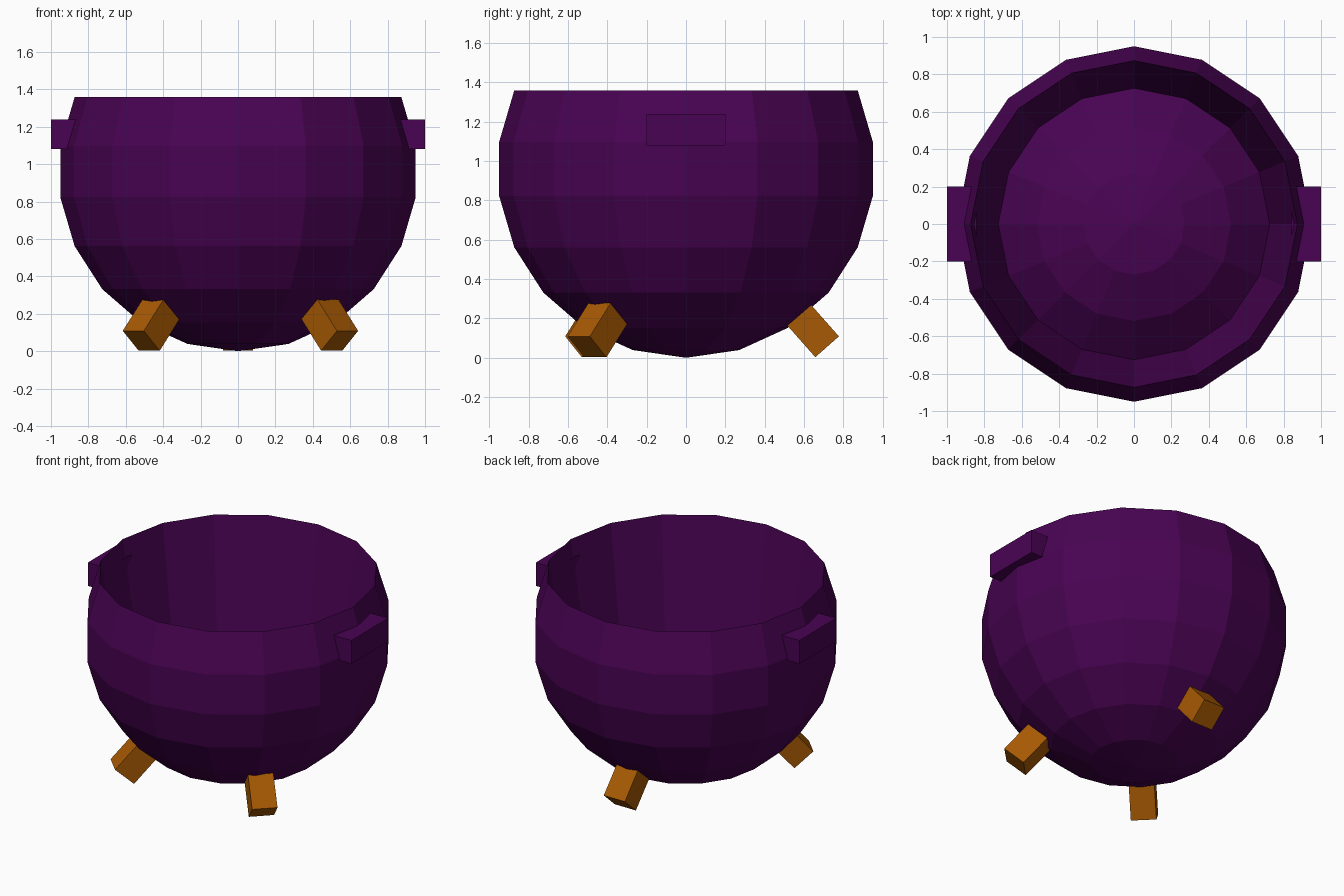
import bpy, bmesh
from math import radians
from mathutils import Matrix, Vector

if "Cube" in bpy.data.objects:
    bpy.data.objects.remove(bpy.data.objects["Cube"])


def material(name, color):
    m = bpy.data.materials.new(name)
    m.diffuse_color = (*color, 1)
    m.use_nodes = True
    m.node_tree.nodes["Principled BSDF"].inputs["Base Color"].default_value = m.diffuse_color
    return m


PURPLE = material("purple", (0.066, 0.001, 0.086))
BROWN = material("brown", (0.38, 0.1, 0.001))


def add_object(name, bm, mat):
    me = bpy.data.meshes.new(name)
    bm.to_mesh(me)
    bm.free()
    me.materials.append(mat)
    ob = bpy.data.objects.new(name, me)
    bpy.context.collection.objects.link(ob)
    return ob


def box(name, size, matrix, mat):
    bm = bmesh.new()
    bmesh.ops.create_cube(bm, size=1)
    bmesh.ops.scale(bm, vec=size, verts=bm.verts)
    ob = add_object(name, bm, mat)
    ob.matrix_world = matrix
    return ob


# Bowl: low-poly sphere whose top cap is pushed down inside, giving an
# inner wall and a domed floor
R = 0.96
bm = bmesh.new()
bmesh.ops.create_uvsphere(bm, u_segments=16, v_segments=11, radius=R)
bmesh.ops.translate(bm, vec=(0, 0, R), verts=bm.verts)
cap = [v for v in bm.verts if v.co.z > 1.45]
bmesh.ops.translate(bm, vec=(0, 0, -1.19), verts=cap)
add_object("bowl", bm, PURPLE)

# Side handles
for name, side in (("left_handle", -1), ("right_handle", 1)):
    box(name, Vector((0.157, 0.4, 0.16)),
        Matrix.Translation((side * 0.9215, 0, 1.16)), PURPLE)

# Three splayed legs, one at the back and two at the front
LEGS = (("back_leg", 0, (0, 0.003)),
        ("front_left_leg", 135, (-0.012, -0.01)),
        ("front_right_leg", -135, (0.038, 0.002)))
for name, turn, (dx, dy) in LEGS:
    place = (Matrix.Translation((dx, dy, 0))
             @ Matrix.Rotation(radians(turn), 4, 'Z')
             @ Matrix.Translation((0, 0.64, 0.14))
             @ Matrix.Rotation(radians(41.5), 4, 'X'))
    box(name, Vector((0.16, 0.16, 0.225)), place, BROWN)
